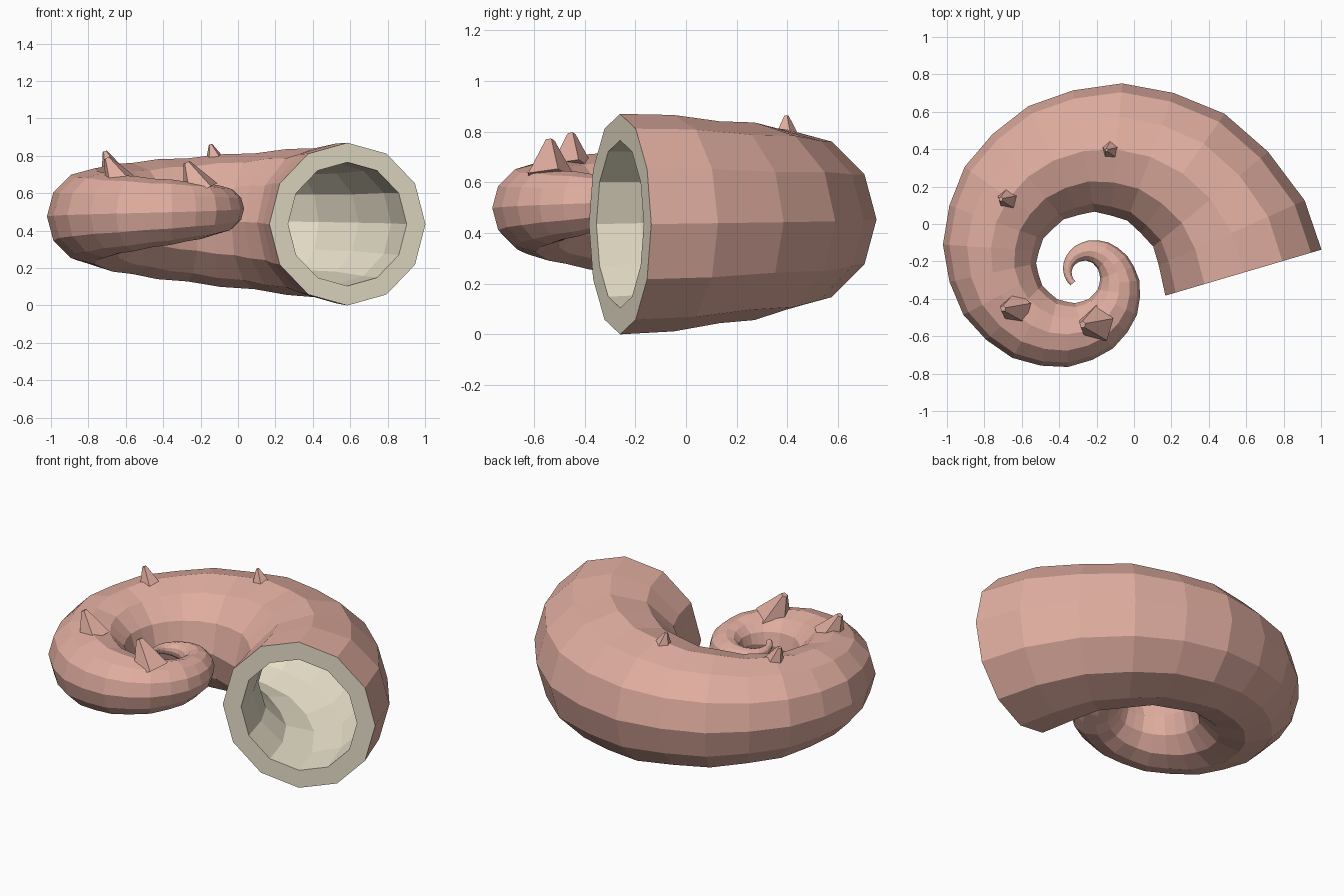
import bpy, bmesh, math
from mathutils import Vector

if "Cube" in bpy.data.objects:
    bpy.data.objects.remove(bpy.data.objects["Cube"])

SIDES, RINGS = 12, 40
CX, CY = -0.27, -0.26
# spiral radius at every quarter turn (padded at both ends)
QUARTERS = [1.06, 0.855, 0.65, 0.485, 0.315, 0.18, 0.112, 0.085, 0.08, 0.08]


def material(name, rgb):
    m = bpy.data.materials.new(name)
    m.diffuse_color = (*rgb, 1)
    m.use_nodes = True
    m.node_tree.nodes["Principled BSDF"].inputs["Base Color"].default_value = m.diffuse_color
    return m


shell_mat = material("shell_pink", (0.75, 0.42, 0.35))
lining_mat = material("lining_cream", (0.80, 0.74, 0.58))


def spiral_radius(k):
    i, f = divmod(k / 6, 1)
    a, b, c, d = QUARTERS[int(i):int(i) + 4]
    return 0.5 * (2 * b + (c - a) * f + (2 * a - 5 * b + 4 * c - d) * f ** 2
                  + (3 * b - a - 3 * c + d) * f ** 3)


def centre(k):
    ang, r = math.radians(15 * k), spiral_radius(k)
    return Vector((CX + r * math.cos(ang), CY + r * math.sin(ang), 0.435 + 0.00375 * k))


def tube_radius(k):
    rib = 1.025 if k % 2 else 1.0
    return (0.017 + 0.418 * (1 - k / (RINGS - 1)) ** 1.75) * rib


def finish(bm, name, mat):
    me = bpy.data.meshes.new(name)
    bm.to_mesh(me)
    bm.free()
    me.materials.append(mat)
    ob = bpy.data.objects.new(name, me)
    bpy.context.collection.objects.link(ob)
    return ob


centres = [centre(k) for k in range(RINGS)]


def add_ring(bm, k, scale):
    t = centres[min(k + 1, RINGS - 1)] - centres[max(k - 1, 0)]
    u = Vector((t.y, -t.x, 0)).normalized()
    r = tube_radius(k) * scale
    ring = []
    for s in range(SIDES):
        a = 2 * math.pi * s / SIDES
        ring.append(bm.verts.new(centres[k] + u * r * math.cos(a) + Vector((0, 0, r * math.sin(a)))))
    return ring


def bridge(bm, a, b):
    for s in range(SIDES):
        n = (s + 1) % SIDES
        bm.faces.new((a[s], a[n], b[n], b[s]))


# outer coiled shell
bm = bmesh.new()
rings = [add_ring(bm, k, 1) for k in range(RINGS)]
for a, b in zip(rings, rings[1:]):
    bridge(bm, b, a)
finish(bm, "outer_shell", shell_mat)

# inner lining with the rims at the mouth and the tip
bm = bmesh.new()
rings = [add_ring(bm, k, 0.76) for k in range(RINGS)]
rings = [add_ring(bm, 0, 1)] + rings + [add_ring(bm, RINGS - 1, 1)]
for a, b in zip(rings, rings[1:]):
    bridge(bm, a, b)
finish(bm, "inner_lining", lining_mat)

# leaning five-sided spikes: base centre, tip centre, base radius
SPIKES = [((-0.20, -0.54, 0.61), (-0.275, -0.535, 0.765), 0.105),
          ((-0.63, -0.45, 0.65), (-0.70, -0.455, 0.79), 0.093),
          ((-0.67, 0.13, 0.71), (-0.712, 0.137, 0.825), 0.068),
          ((-0.125, 0.395, 0.78), (-0.147, 0.397, 0.862), 0.052)]
for i, (base, tip, rad) in enumerate(SPIKES):
    base, tip = Vector(base), Vector(tip)
    axis = tip - base
    bm = bmesh.new()
    bmesh.ops.create_cone(bm, cap_ends=True, segments=5, radius1=rad, radius2=rad * 0.18,
                          depth=axis.length)
    ob = finish(bm, f"spike_{i + 1}", shell_mat)
    ob.location = (base + tip) / 2
    ob.rotation_euler = (0, math.atan2(axis.x, axis.z), 0)
